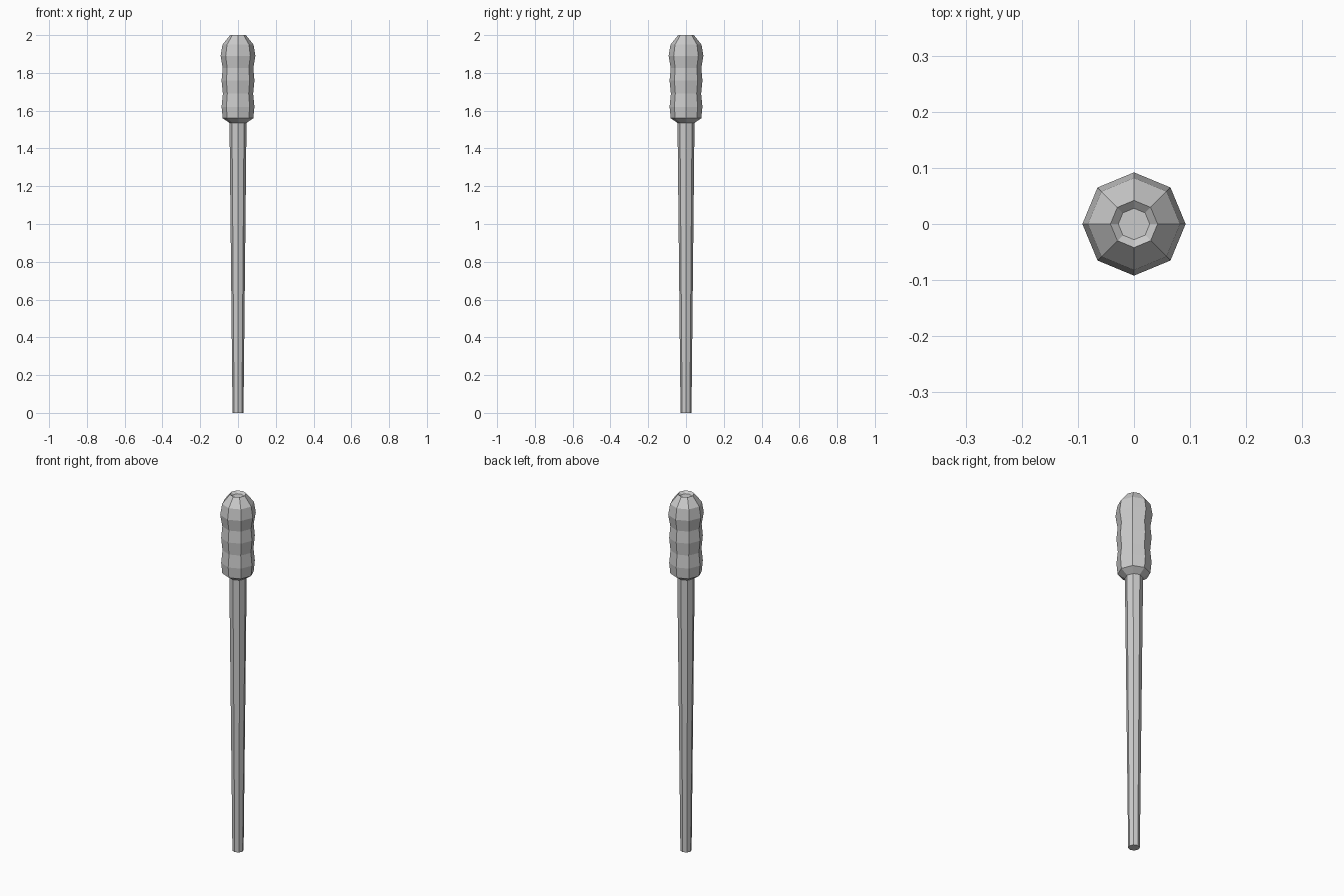
import bpy, bmesh
from math import cos, sin, pi

if "Cube" in bpy.data.objects:
    bpy.data.objects.remove(bpy.data.objects["Cube"])

SIDES = 8

def lathe(name, profile):
    """Revolve (radius, z) points, bottom to top, into a flat-shaded capped solid."""
    bm = bmesh.new()
    rings = [[bm.verts.new((r * cos(2 * pi * i / SIDES), r * sin(2 * pi * i / SIDES), z))
              for i in range(SIDES)] for r, z in profile]
    for a, b in zip(rings, rings[1:]):
        for i in range(SIDES):
            j = (i + 1) % SIDES
            bm.faces.new((a[i], a[j], b[j], b[i]))
    bm.faces.new(rings[0][::-1])
    bm.faces.new(rings[-1])
    mesh = bpy.data.meshes.new(name)
    bm.to_mesh(mesh)
    bm.free()
    obj = bpy.data.objects.new(name, mesh)
    bpy.context.collection.objects.link(obj)
    return obj

# Tapered shaft
lathe("shaft", [(0.029, 0), (0.045, 1.535)])

# Rippled grip with a shallow dimple in its top
lathe("grip", [(0.045, 1.535), (0.081, 1.56), (0.087, 1.62), (0.080, 1.69),
               (0.087, 1.76), (0.081, 1.825), (0.092, 1.89), (0.082, 1.95),
               (0.042, 2.0), (0.028, 1.988)])
